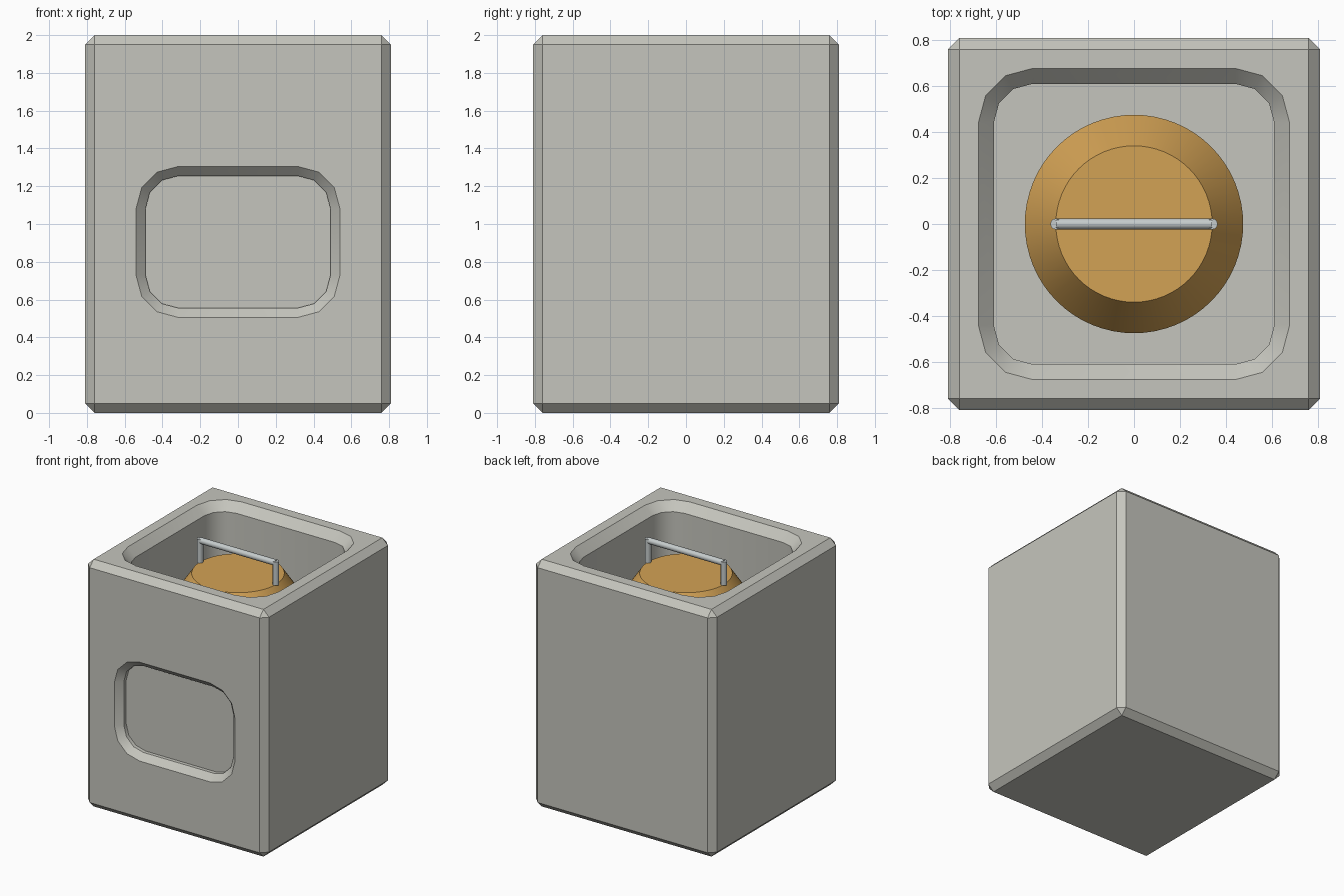
import bpy, bmesh, math
from mathutils import Vector, Matrix

old = bpy.data.objects.get("Cube")
if old:
    bpy.data.objects.remove(old, do_unlink=True)


def material(name, rgb):
    m = bpy.data.materials.new(name)
    m.use_nodes = True
    color = (*rgb, 1)
    m.diffuse_color = color
    m.node_tree.nodes["Principled BSDF"].inputs["Base Color"].default_value = color
    return m


grey = material("pale grey", (0.56, 0.56, 0.51))
amber = material("amber", (0.65, 0.36, 0.09))
steel = material("steel", (0.56, 0.60, 0.60))


def make_object(name, bm, mat):
    mesh = bpy.data.meshes.new(name)
    bmesh.ops.recalc_face_normals(bm, faces=bm.faces)
    bm.to_mesh(mesh)
    bm.free()
    ob = bpy.data.objects.new(name, mesh)
    bpy.context.collection.objects.link(ob)
    mesh.materials.append(mat)
    return ob


def smooth(ob, degrees):
    bpy.ops.object.select_all(action="DESELECT")
    ob.select_set(True)
    bpy.context.view_layer.objects.active = ob
    bpy.ops.object.shade_smooth_by_angle(angle=math.radians(degrees))


def loft(loops):
    """Closed solid through a stack of matching loops."""
    bm = bmesh.new()
    rings = [[bm.verts.new(p) for p in loop] for loop in loops]
    n = len(rings[0])
    for a, b in zip(rings, rings[1:]):
        for i in range(n):
            j = (i + 1) % n
            bm.faces.new((a[i], a[j], b[j], b[i]))
    bm.faces.new(rings[0])
    bm.faces.new(rings[-1])
    return bm


def rounded_rect(cx, cy, radius, z, steps=3):
    """Loop around corner centres at (+-cx, +-cy)."""
    pts = []
    for k, (sx, sy) in enumerate(((1, 1), (-1, 1), (-1, -1), (1, -1))):
        for i in range(steps + 1):
            a = math.radians(90) * (k + i / steps)
            pts.append(Vector((sx * cx + radius * math.cos(a),
                               sy * cy + radius * math.sin(a), z)))
    return pts


def circle(radius, z, n=64):
    return [Vector((radius * math.cos(math.tau * i / n),
                    radius * math.sin(math.tau * i / n), z)) for i in range(n)]


def pocket(name, cx, cy, radius, chamfer, depth, matrix):
    """Cutter with a 45 degree chamfered mouth at local z = 0."""
    sizes = ((radius, -depth), (radius, -chamfer), (radius + chamfer * 2, chamfer))
    bm = loft([rounded_rect(cx, cy, r, z) for r, z in sizes])
    bm.transform(matrix)
    cutter = make_object(name, bm, grey)
    cutter.hide_render = True
    return cutter


# Chamfered housing
bm = bmesh.new()
bmesh.ops.create_cube(bm, size=1, matrix=Matrix.Translation((0, 0, 1))
                      @ Matrix.Diagonal((1.62, 1.62, 2, 1)))
bmesh.ops.bevel(bm, geom=bm.edges[:], offset=0.05, segments=1, affect="EDGES")
housing = make_object("housing", bm, grey)

# Deep top well and shallow front panel recess
cutters = [
    pocket("well_cutter", 0.44, 0.44, 0.17, 0.067, 1.8, Matrix.Translation((0, 0, 2))),
    pocket("panel_cutter", 0.315, 0.175, 0.175, 0.05, 0.08,
           Matrix.Translation((0, -0.81, 0.905)) @ Matrix.Rotation(math.pi / 2, 4, "X")),
]
bpy.context.view_layer.objects.active = housing
for cutter in cutters:
    mod = housing.modifiers.new(cutter.name, "BOOLEAN")
    mod.operation = "DIFFERENCE"
    mod.solver = "EXACT"
    mod.object = cutter
    bpy.ops.object.modifier_apply(modifier=mod.name)
    bpy.data.objects.remove(cutter, do_unlink=True)
smooth(housing, 32)

# Canister with sloped shoulder, standing in the well
canister = make_object("canister", loft([circle(0.475, 0.2), circle(0.475, 1.6),
                                         circle(0.34, 1.8)]), amber)
smooth(canister, 30)

# Carrying handle: crossbar on two posts
bm = bmesh.new()
bar_z, half = 1.975, 0.34
bmesh.ops.create_cone(bm, cap_ends=True, segments=12, radius1=0.024, radius2=0.024,
                      depth=2 * half, matrix=Matrix.Translation((0, 0, bar_z))
                      @ Matrix.Rotation(math.pi / 2, 4, "Y"))
for side in (-1, 1):
    bmesh.ops.create_cone(bm, cap_ends=True, segments=12, radius1=0.024, radius2=0.024,
                          depth=0.19, matrix=Matrix.Translation((side * half, 0, 1.895)))
handle = make_object("handle", bm, steel)
smooth(handle, 40)
